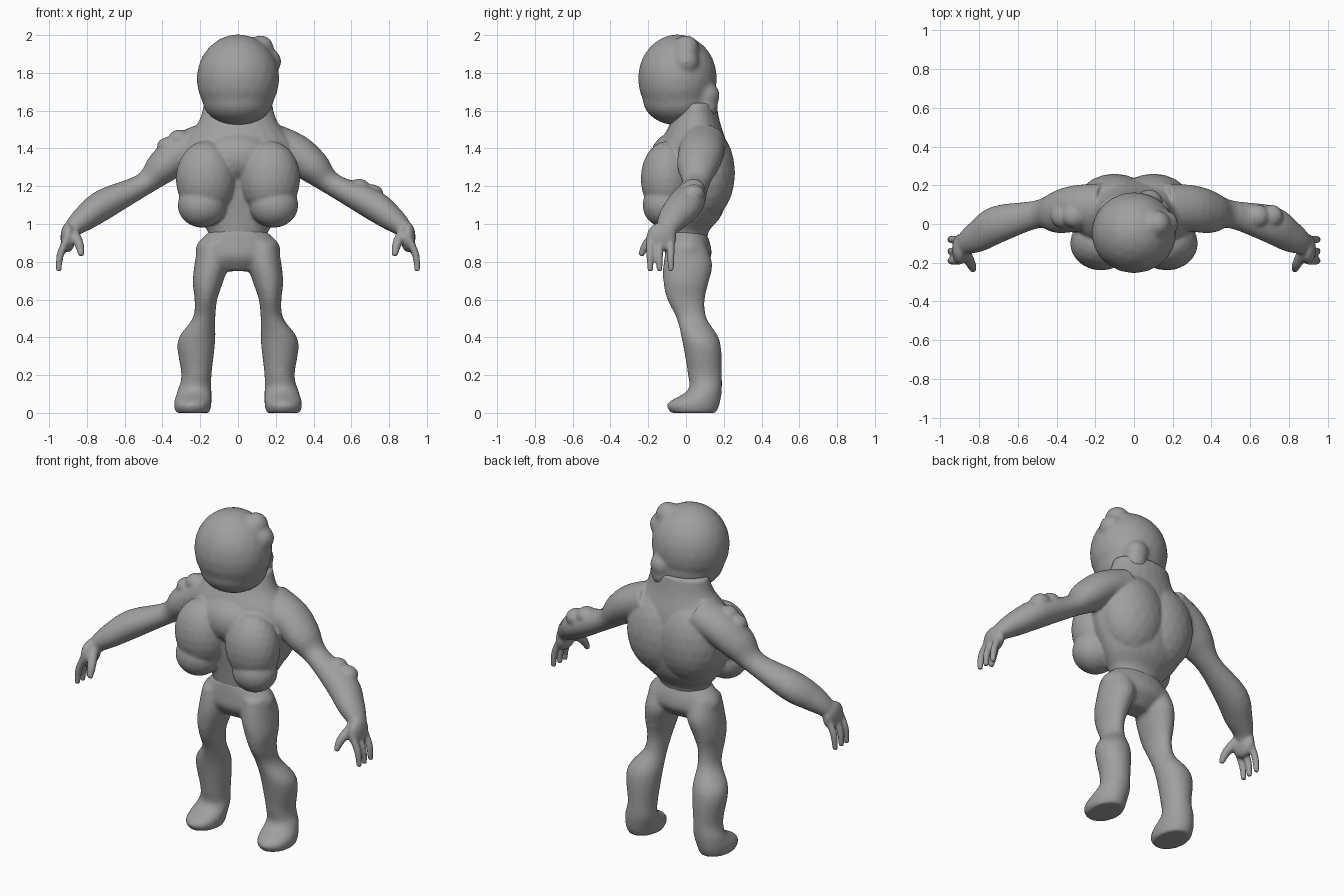
import bpy, bmesh, math
from mathutils import Vector, Matrix

cube = bpy.data.objects.get("Cube")
if cube:
    bpy.data.objects.remove(cube, do_unlink=True)

grey = (0.35, 0.35, 0.35, 1)
skin = bpy.data.materials.new("plain grey")
skin.use_nodes = True
skin.diffuse_color = grey
skin.node_tree.nodes["Principled BSDF"].inputs["Base Color"].default_value = grey


def refine(rows, steps=4):
    """Smooth curve through the given rows."""
    points = [Vector(row) for row in rows]
    points = [points[0]] + points + [points[-1]]
    curve = []
    for before, start, end, after in zip(points, points[1:], points[2:], points[3:]):
        leave, arrive = (end - before) / 2, (after - start) / 2
        for step in range(steps):
            t = step / steps
            ease = t * t * (3 - 2 * t)
            curve.append(start.lerp(end, ease) + leave * t * (1 - t) ** 2 - arrive * t * t * (1 - t))
    return curve + [points[-1]]


def tube(bm, rows, side=1, level=False, sides=24):
    """Oval tube; each row is x, y, z, radius across, radius in depth."""
    points = refine(rows)
    rings = []
    for i, point in enumerate(points):
        along = Vector((0, 0, 1))
        if not level:
            following = points[min(i + 1, len(points) - 1)].to_3d()
            along = (following - points[max(i - 1, 0)].to_3d()).normalized()
        depth = Vector((0, 1, 0))
        depth = (depth - along * along.dot(depth)).normalized()
        across = depth.cross(along)
        ring = []
        for k in range(sides):
            angle = math.tau * k / sides
            offset = across * point[3] * math.cos(angle) + depth * point[4] * math.sin(angle)
            place = point.to_3d() + offset
            ring.append(bm.verts.new((place.x * side, place.y, place.z)))
        rings.append(ring)
    for low, high in zip(rings, rings[1:]):
        for k in range(sides):
            after = (k + 1) % sides
            bm.faces.new((low[k], low[after], high[after], high[k]))
    bm.faces.new(rings[0])
    bm.faces.new(rings[-1])


def limb(bm, rows, side, flatten=1):
    """Tube that follows its path; each row is x, y, z, radius."""
    tube(bm, [(x, y, z, r, r * flatten) for x, y, z, r in rows], side)


def lump(bm, centre, size, side=1):
    """Oval swelling."""
    x, y, z = centre
    matrix = Matrix.Translation((x * side, y, z)) @ Matrix.Diagonal((*size, 1))
    bmesh.ops.create_icosphere(bm, subdivisions=3, radius=1, matrix=matrix)


def finish(name, bm, voxel, smooth):
    """Fuse overlapping volumes into one soft skin."""
    bmesh.ops.recalc_face_normals(bm, faces=bm.faces)
    mesh = bpy.data.meshes.new(name)
    bm.to_mesh(mesh)
    bm.free()
    mesh.materials.append(skin)
    part = bpy.data.objects.new(name, mesh)
    bpy.context.collection.objects.link(part)
    fuse = part.modifiers.new("fuse", 'REMESH')
    fuse.mode = 'VOXEL'
    fuse.voxel_size = voxel
    fuse.use_smooth_shade = True
    soften = part.modifiers.new("soften", 'SMOOTH')
    soften.factor = 0.5
    soften.iterations = smooth


# Head: skull, jaw, and small lumps on its left side and nape
bm = bmesh.new()
lump(bm, (0, -.045, 1.77), (.22, .21, .235))
lump(bm, (0, -.04, 1.66), (.19, .19, .14))
for x, y, z in ((.12, 0, 1.93), (.16, 0, 1.86), (.08, .11, 1.68), (.08, .1, 1.62)):
    lump(bm, (x, y, z), (.07, .07, .07))
finish("head", bm, 0.012, 10)

# Torso and chest
bm = bmesh.new()
tube(bm, [(0, .01, .88, .15, .1), (0, .01, .96, .16, .11), (0, .04, 1.05, .23, .15),
          (0, .05, 1.2, .3, .18), (0, .04, 1.4, .31, .18), (0, .05, 1.54, .21, .13),
          (0, .06, 1.64, .18, .1)], level=True)
lump(bm, (0, -.05, 1.35), (.2, .14, .14))
for side in (1, -1):
    lump(bm, (.17, -.1, 1.24), (.16, .14, .2), side)
    lump(bm, (.19, -.11, 1.1), (.13, .12, .12), side)
    lump(bm, (.1, .1, 1.27), (.2, .16, .25), side)
    # arm from shoulder to wrist, then palm
    limb(bm, [(.16, .09, 1.44, .1), (.3, .08, 1.38, .1), (.4, .06, 1.3, .09),
              (.5, .05, 1.21, .06), (.7, 0, 1.11, .08), (.8, -.06, 1.04, .07),
              (.87, -.1, .98, .05), (.9, -.13, .92, .03)], side, flatten=1.2)
    lump(bm, (.9, -.13, .93), (.04, .08, .08), side)
    # fingers and thumb
    for y in (-.19, -.14, -.08):
        limb(bm, [(.9, y, .93, .02), (.94, y, .84, .02), (.95, y, .75, .015)], side)
    limb(bm, [(.87, -.15, .95, .03), (.84, -.21, .89, .025), (.83, -.24, .83, .015)], side)
# shoulder lumps on the right, forearm lumps on the left
for x, z in ((-.31, 1.45), (-.37, 1.41), (.64, 1.19), (.71, 1.16)):
    lump(bm, (x, .04, z), (.06, .06, .05))
finish("torso_and_arms", bm, 0.008, 9)

# Hips and legs
bm = bmesh.new()
tube(bm, [(0, 0, .75, .1, .06), (0, .01, .82, .21, .12), (0, .01, .89, .22, .12),
          (0, 0, .97, .14, .1)], level=True)
for side in (1, -1):
    tube(bm, [(.13, 0, .9, .08, .1), (.14, .01, .79, .09, .13), (.16, 0, .69, .08, .12),
              (.17, 0, .6, .06, .1), (.18, .03, .5, .06, .08), (.22, .08, .38, .1, .1),
              (.22, .1, .2, .08, .09), (.23, .1, .12, .09, .09), (.24, .04, .05, .1, .14),
              (.24, .04, 0, .09, .12)], side, level=True)
finish("hips_and_legs", bm, 0.011, 10)
